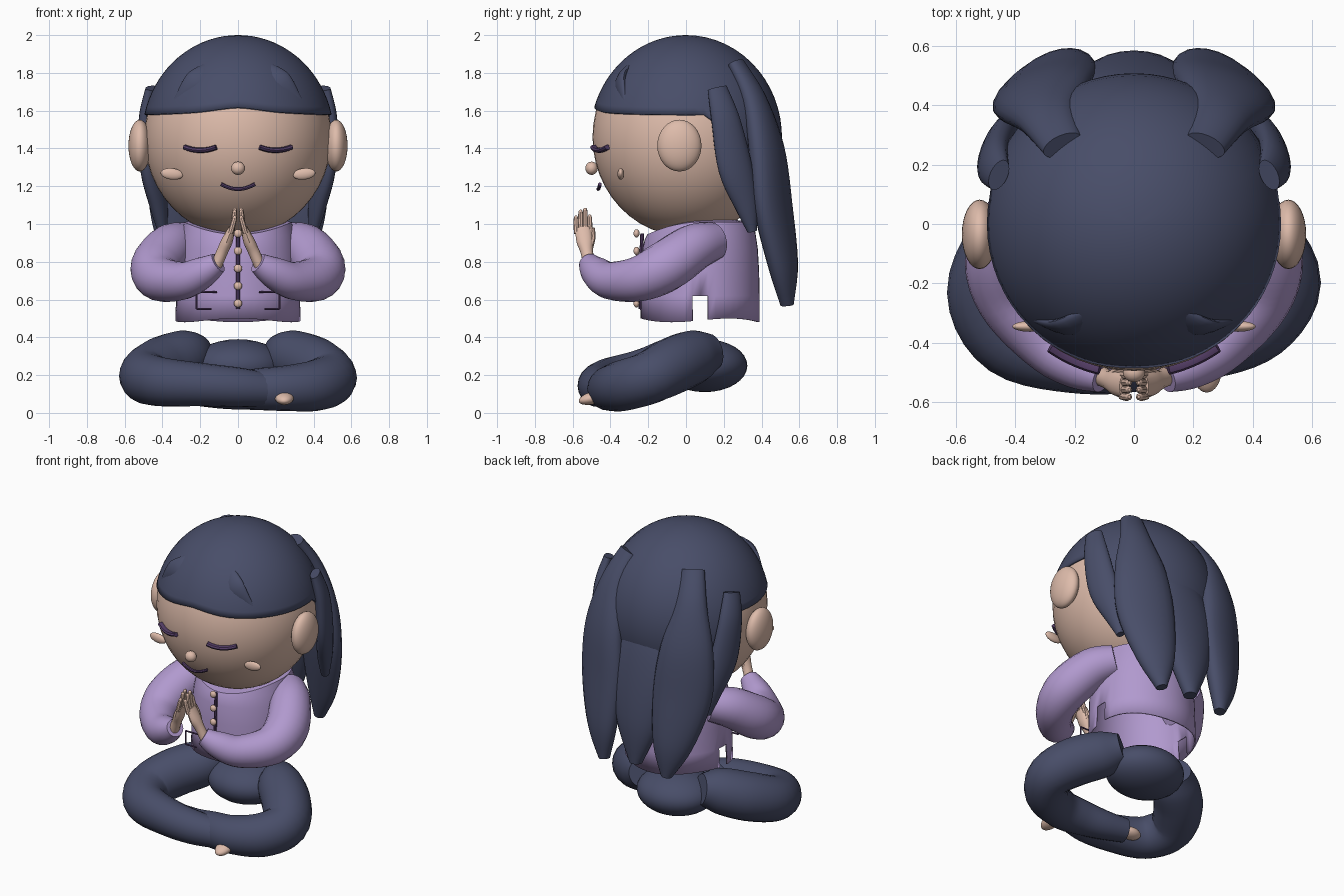
import bpy, bmesh
from math import sin, cos, pi, sqrt, exp
from mathutils import Vector

if "Cube" in bpy.data.objects:
    bpy.data.objects.remove(bpy.data.objects["Cube"])


def material(name, rgb):
    m = bpy.data.materials.new(name)
    m.use_nodes = True
    m.diffuse_color = (*rgb, 1)
    m.node_tree.nodes["Principled BSDF"].inputs["Base Color"].default_value = (*rgb, 1)
    return m


SKIN = material("warm skin", (0.73, 0.5, 0.405))
NAVY = material("dark navy", (0.065, 0.075, 0.14))
LILAC = material("lilac cloth", (0.44, 0.32, 0.62))
PLUM = material("dark plum", (0.09, 0.048, 0.135))


def finish(name, bm, mat):
    bmesh.ops.recalc_face_normals(bm, faces=bm.faces)
    mesh = bpy.data.meshes.new(name)
    bm.to_mesh(mesh)
    bm.free()
    mesh.materials.append(mat)
    ob = bpy.data.objects.new(name, mesh)
    bpy.context.collection.objects.link(ob)
    bpy.ops.object.select_all(action="DESELECT")
    ob.select_set(True)
    bpy.context.view_layer.objects.active = ob
    bpy.ops.object.shade_smooth_by_angle(angle=0.7)
    return ob


def ball(name, loc, size, mat, rot=(0, 0, 0), seg=32):
    bm = bmesh.new()
    bmesh.ops.create_uvsphere(bm, u_segments=seg, v_segments=seg // 2, radius=1)
    ob = finish(name, bm, mat)
    ob.location, ob.scale, ob.rotation_euler = loc, size, rot


def skin_rings(bm, rings):
    for a, b in zip(rings, rings[1:]):
        for i in range(len(a)):
            j = (i + 1) % len(a)
            bm.faces.new((a[i], a[j], b[j], b[i]))


def sweep(name, path, mat, wide=(0, 0, 1), seg=20, steps=5):
    """Smooth tube; each path point is x, y, z, half width, half thickness (optional)."""
    pts = [Vector(p if len(p) == 5 else (*p, p[3])) for p in path]
    fine = []
    for i in range(len(pts) - 1):
        p0, p1, p2 = pts[max(i - 1, 0)], pts[i], pts[i + 1]
        p3 = pts[min(i + 2, len(pts) - 1)]
        for k in range(steps):
            t = k / steps
            fine.append(0.5 * (2 * p1 + (p2 - p0) * t + (2 * p0 - 5 * p1 + 4 * p2 - p3) * t * t
                               + (3 * p1 - p0 - 3 * p2 + p3) * t ** 3))
    fine.append(pts[-1])
    bm, rings = bmesh.new(), []
    for i, p in enumerate(fine):
        c = Vector(p[:3])
        tan = (Vector(fine[min(i + 1, len(fine) - 1)][:3]) - Vector(fine[max(i - 1, 0)][:3])).normalized()
        u = Vector(wide)
        u = (u - tan * u.dot(tan)).normalized()
        v = tan.cross(u)
        rings.append([bm.verts.new(c + u * p[3] * cos(2 * pi * k / seg) + v * p[4] * sin(2 * pi * k / seg))
                      for k in range(seg)])
    skin_rings(bm, rings)
    bm.faces.new(rings[0])
    bm.faces.new(rings[-1])
    finish(name, bm, mat)


def flip(path, s):
    return [(p[0] * s, *p[1:]) for p in path]


# Head and face
ball("head", (0, 0, 1.46), (0.495, 0.495, 0.525), SKIN, seg=48)
ball("nose", (0, -0.5, 1.295), (0.037, 0.033, 0.035), SKIN)
sweep("mouth", [(x, -0.465 + abs(x) * 0.1, 1.185 + 3.2 * x * x, 0.01) for x in (-0.09, -0.045, 0, 0.045, 0.09)],
      PLUM, seg=8)

# Hair cap: low hairline at the back, gently waved fringe
bm, rings = bmesh.new(), []
N, ROWS = 64, 18
for r in range(1, ROWS + 1):
    ring = []
    for k in range(N):
        a = 2 * pi * k / N
        back = min(1, max(0, (sin(a) - 0.25) / 0.35))
        edge = 1.6 + 0.02 * exp(-((a - 1.5 * pi) * 3) ** 2) - 0.02 * abs(cos(a)) - 0.33 * back
        t = (pi / 2 - (edge - 1.46) / 0.54) * r / ROWS
        ring.append(bm.verts.new((0.508 * sin(t) * cos(a), 0.508 * sin(t) * sin(a), 1.46 + 0.54 * cos(t))))
    rings.append(ring)
skin_rings(bm, rings)
top = bm.verts.new((0, 0, 2))
for k in range(N):
    bm.faces.new((top, rings[0][k], rings[0][(k + 1) % N]))
cap = finish("hair_cap", bm, NAVY)
mod = cap.modifiers.new("thickness", "SOLIDIFY")
mod.thickness, mod.offset = 0.014, -1

# Long back locks and shorter side locks
LONG = [(0.24, 0.265, 1.85, 0.07, 0.04), (0.29, 0.36, 1.66, 0.1, 0.06), (0.305, 0.425, 1.4, 0.165, 0.08),
        (0.295, 0.46, 1.1, 0.185, 0.085), (0.26, 0.515, 0.78, 0.125, 0.07), (0.23, 0.535, 0.57, 0.035, 0.035)]
SIDE = [(0.455, 0.165, 1.72, 0.055, 0.03), (0.475, 0.21, 1.55, 0.08, 0.045), (0.46, 0.26, 1.3, 0.095, 0.05),
        (0.42, 0.32, 1.1, 0.065, 0.045), (0.4, 0.35, 0.96, 0.025, 0.025)]
sweep("middle_back_lock", [(0, 0.33, 1.6, 0.12, 0.06), (0, 0.41, 1.4, 0.18, 0.08), (0, 0.46, 1.15, 0.215, 0.09),
                           (0, 0.51, 0.85, 0.15, 0.075), (0, 0.53, 0.6, 0.04, 0.04)], NAVY, wide=(1, 0, 0))

# Sleeve, thigh and pocket paths for the left side
ARM = [(0.27, 0.15, 0.91, 0.1), (0.36, 0.04, 0.875, 0.125), (0.433, -0.11, 0.775, 0.135),
       (0.41, -0.25, 0.71, 0.12), (0.29, -0.4, 0.7, 0.1), (0.185, -0.475, 0.745, 0.083), (0.105, -0.515, 0.795, 0.055)]
THIGH = [(0.21, 0.14, 0.325, 0.095), (0.28, 0.05, 0.3, 0.14), (0.41, -0.07, 0.25, 0.15)]
POCKET = [(0.11, 0.64), (0.22, 0.64), (0.22, 0.55), (0.14, 0.55)]

for s, side in ((1, "left"), (-1, "right")):
    sweep(side + "_back_lock", flip(LONG, s), NAVY, wide=(0.9 * s, -0.35, 0))
    sweep(side + "_side_lock", flip(SIDE, s), NAVY, wide=(0.4 * s, -1, 0))
    sweep(side + "_fringe_lock", flip([(0.13, -0.275, 1.86, 0.01, 0.01), (0.22, -0.347, 1.765, 0.06, 0.022),
                                       (0.33, -0.325, 1.65, 0.015, 0.01)], s), NAVY, wide=(s, 0.4, 0.6))
    ball(side + "_ear", (0.52 * s, -0.035, 1.415), (0.06, 0.117, 0.137), SKIN)
    ball(side + "_cheek", (0.35 * s, -0.345, 1.265), (0.06, 0.018, 0.03), SKIN, rot=(0, -0.12 * s, 0))
    eye = [(0.198 + d, -sqrt(0.494 ** 2 - (0.198 + d) ** 2) - 0.008, 1.39 + 2.4 * d * d, 0.014, 0.02)
           for d in (-0.083, -0.045, 0, 0.045, 0.083)]
    sweep(side + "_closed_eye", flip(eye, s), PLUM, seg=8)
    sweep(side + "_sleeve", flip(ARM, s), LILAC)

    # Praying hand
    sweep(side + "_palm", flip([(0.115, -0.51, 0.78, 0.035, 0.03), (0.085, -0.525, 0.85, 0.033, 0.03),
                                (0.058, -0.535, 0.91, 0.045, 0.03), (0.032, -0.545, 0.98, 0.042, 0.018)], s),
          SKIN, wide=(0, 1, 0), seg=12)
    for i, height in enumerate((1.045, 1.075, 1.085, 1.05)):
        y = -0.582 + 0.024 * i
        sweep(f"{side}_finger_{i + 1}", flip([(0.04, y + 0.003, 0.95, 0.014), (0.026, y, 1.0, 0.014),
                                              (0.018, y, height - 0.015, 0.012), (0.016, y, height, 0.005)], s),
              SKIN, wide=(0, 1, 0), seg=8, steps=3)
    sweep(side + "_thumb", flip([(0.075, -0.51, 0.87, 0.018), (0.05, -0.495, 0.93, 0.016),
                                 (0.028, -0.49, 0.98, 0.007)], s), SKIN, wide=(0, 1, 0), seg=8)

    # Pocket outline of three thin bars
    for i in range(3):
        (xa, za), (xb, zb) = POCKET[i], POCKET[i + 1]
        sweep(f"{side}_pocket_trim_{i + 1}", flip([(xa, -0.24, za, 0.005), (xb, -0.24, zb, 0.005)], s),
              PLUM, wide=(0, 1, 0), seg=6, steps=1)

# Tunic: open hem with a slit on each side, neckline dipping at the front
bm, rings = bmesh.new(), []
N = 48
for z, rx, ry, dip in ((0.48, 0.335, 0.315, 0), (0.62, 0.33, 0.315, 0), (0.75, 0.325, 0.312, 0),
                       (0.87, 0.315, 0.305, 0), (0.95, 0.3, 0.293, 0.03), (1.01, 0.285, 0.28, 0.065),
                       (1.02, 0.24, 0.2, 0.065)):
    wave = 0.01 if z < 0.5 else 0
    ring = []
    for k in range(N):
        a = 2 * pi * k / N
        ring.append(bm.verts.new((rx * cos(a), 0.075 + ry * sin(a),
                                  z - dip * max(0, -sin(a)) ** 2 + wave * (1 + sin(3 * a)))))
    rings.append(ring)
skin_rings(bm, rings)
bm.faces.new(rings[-1])
slit = [f for f in bm.faces if f.calc_center_median().z < 0.6 and abs(f.calc_center_median().y - 0.075) < 0.05]
bmesh.ops.delete(bm, geom=slit, context="FACES")
tunic = finish("tunic", bm, LILAC)
mod = tunic.modifiers.new("cloth_thickness", "SOLIDIFY")
mod.thickness, mod.offset = 0.01, -1

# Button placket and buttons
sweep("button_placket", [(0, -0.242, 0.55, 0.01, 0.01), (0, -0.24, 0.75, 0.01, 0.01),
                         (0, -0.232, 0.95, 0.01, 0.01)], PLUM, wide=(1, 0, 0), seg=8)
for i in range(5):
    ball(f"button_{i + 1}", (0, -0.262, 0.58 + 0.0925 * i), (0.022, 0.016, 0.022), SKIN, seg=16)

# Hips, crossed legs and feet
ball("hips", (0, 0.1, 0.25), (0.25, 0.225, 0.14), NAVY)
sweep("right_leg", flip(THIGH, -1) + [(-0.49, -0.235, 0.195, 0.14), (-0.41, -0.39, 0.165, 0.13),
                                      (-0.2, -0.455, 0.15, 0.115), (0, -0.46, 0.135, 0.105),
                                      (0.17, -0.42, 0.12, 0.09)], NAVY)
sweep("left_leg", THIGH + [(0.49, -0.2, 0.185, 0.14), (0.41, -0.33, 0.145, 0.135), (0.25, -0.4, 0.13, 0.12),
                           (0.1, -0.4, 0.125, 0.11), (-0.06, -0.36, 0.11, 0.09), (-0.2, -0.33, 0.11, 0.075)], NAVY)
ball("right_foot", (0.245, -0.49, 0.08), (0.05, 0.08, 0.033), SKIN, rot=(0.25, 0, 0))
ball("left_foot", (-0.24, -0.32, 0.1), (0.07, 0.05, 0.035), SKIN)
